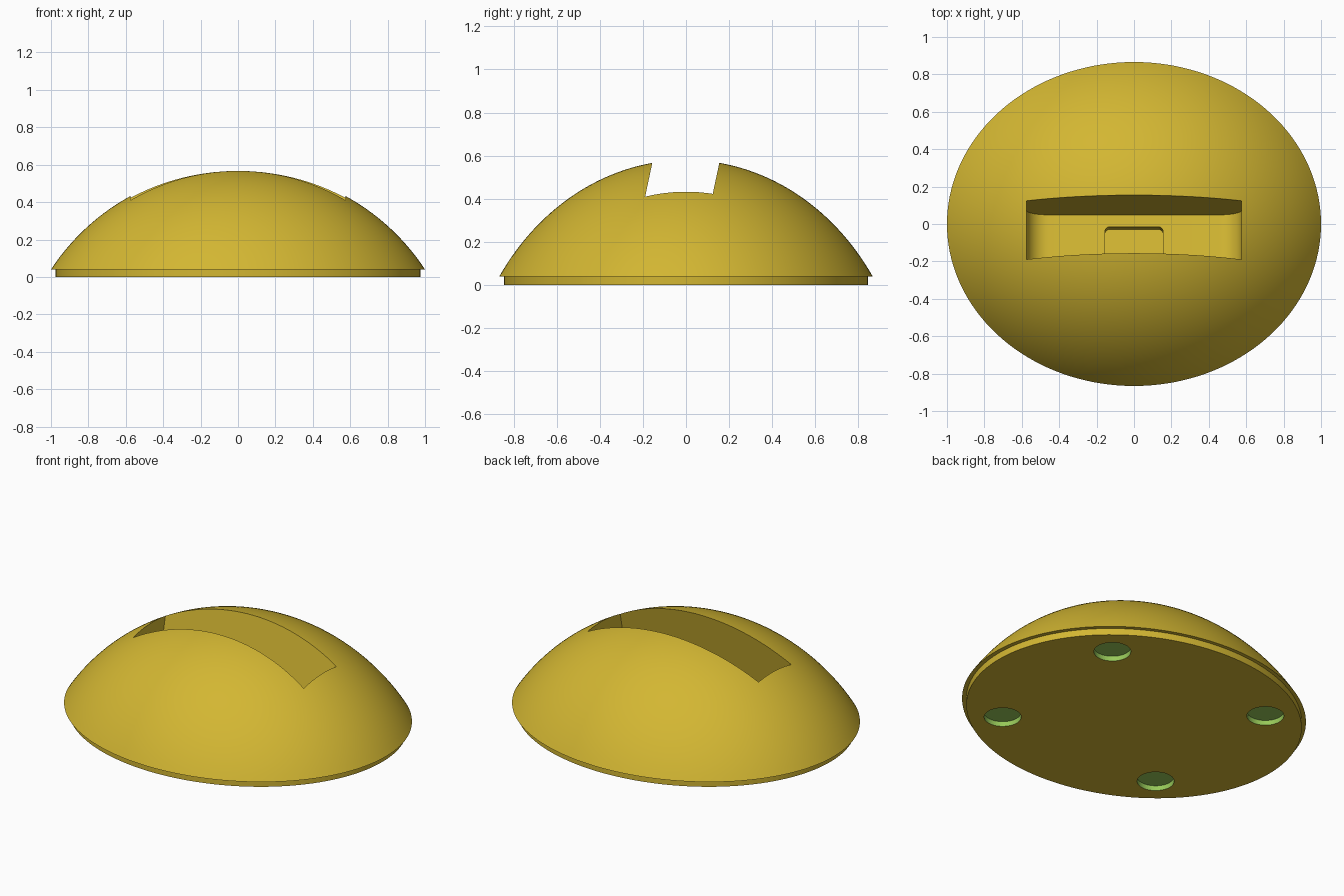
import bpy, bmesh, math
from mathutils import Matrix, Vector

if "Cube" in bpy.data.objects:
    bpy.data.objects.remove(bpy.data.objects["Cube"], do_unlink=True)


def material(name, rgb):
    m = bpy.data.materials.new(name)
    m.use_nodes = True
    m.diffuse_color = (*rgb, 1)
    m.node_tree.nodes["Principled BSDF"].inputs["Base Color"].default_value = (*rgb, 1)
    return m


MATS = [material("mustard_yellow", (0.65, 0.47, 0.032)),
        material("leaf_green", (0.31, 0.58, 0.10))]


def to_object(name, bm, slot=0):
    bmesh.ops.recalc_face_normals(bm, faces=bm.faces)
    for f in bm.faces:
        f.material_index = slot
    mesh = bpy.data.meshes.new(name)
    bm.to_mesh(mesh)
    bm.free()
    for m in MATS:
        mesh.materials.append(m)
    ob = bpy.data.objects.new(name, mesh)
    bpy.context.collection.objects.link(ob)
    return ob


def lathe(rings, steps, stretch_y):
    """Solid of revolution from (radius, height) rings, closed by an apex vertex."""
    bm = bmesh.new()
    loops = []
    for r, z in rings:
        loops.append([bm.verts.new((r * math.cos(a), r * math.sin(a) * stretch_y, z))
                      for a in (math.tau * i / steps for i in range(steps))])
    for low, high in zip(loops, loops[1:]):
        for i in range(steps):
            j = (i + 1) % steps
            bm.faces.new((low[i], low[j], high[j], high[i]))
    bm.faces.new(loops[0])
    apex = bm.verts.new((0, 0, APEX))
    for i in range(steps):
        bm.faces.new((loops[-1][i], loops[-1][(i + 1) % steps], apex))
    return bm


def rounded_prism(half_a, b0, b1, radius, c0, c1, place):
    """Extruded rounded rectangle; place(a, b, c) gives the local point."""
    bm = bmesh.new()
    outline = []
    corners = ((half_a, b1), (-half_a, b1), (-half_a, b0), (half_a, b0))
    for k, (a, b) in enumerate(corners):
        ca = a - math.copysign(radius, a)
        cb = b - radius if b == b1 else b + radius
        for s in range(13):
            t = math.pi / 2 * (k + s / 12)
            outline.append((ca + radius * math.cos(t), cb + radius * math.sin(t)))
    ends = [[bm.verts.new(place(a, b, c)) for a, b in outline] for c in (c0, c1)]
    n = len(outline)
    for end in ends:
        bm.faces.new(end)
    for i in range(n):
        j = (i + 1) % n
        bm.faces.new((ends[0][i], ends[0][j], ends[1][j], ends[1][i]))
    return bm


# Domed body: short inset foot, small lip, spherical cap squashed front to back
LIP, APEX, SQUASH = 0.04, 0.58, 0.866
height = APEX - LIP
sphere = (1 + height ** 2) / (2 * height)
half_angle = math.asin(1 / sphere)
rings = [(0.975, 0), (0.975, LIP)]
for i in range(32):
    t = half_angle * (1 - i / 32)
    rings.append((sphere * math.sin(t), APEX - sphere + sphere * math.cos(t)))
body = to_object("dock_body", lathe(rings, 144, SQUASH))

# Leaning slot and the connector pocket in its floor
lean = Matrix.Translation((0, -0.10, 0.10)) @ Matrix.Rotation(math.radians(-12), 4, "X")
slot = to_object("slot_cutter", rounded_prism(
    0.575, 0, 1, 0.12, -0.152, 0.152, lambda a, b, c: lean @ Vector((a, c, b))))
pocket = to_object("pocket_cutter", rounded_prism(
    0.155, -0.087, 0.087, 0.025, -0.07, 0.05, lambda a, b, c: lean @ Vector((a, b, c))))
cutters = [slot, pocket]

# Four round recesses underneath for the feet, lined in green
for sx in (-1, 1):
    for sy in (-1, 1):
        bm = bmesh.new()
        bmesh.ops.create_cone(bm, cap_ends=True, segments=48, radius1=0.102,
                              radius2=0.102, depth=0.06,
                              matrix=Matrix.Translation((sx * 0.55, sy * 0.47, 0)))
        cutters.append(to_object("foot_recess_cutter", bm, 1))

# Carve the body, then drop the cutters
bpy.ops.object.select_all(action="DESELECT")
bpy.context.view_layer.objects.active = body
body.select_set(True)
for cutter in cutters:
    cutter.hide_render = True
    cut = body.modifiers.new("cut", "BOOLEAN")
    cut.operation = "DIFFERENCE"
    cut.solver = "EXACT"
    cut.object = cutter
    bpy.ops.object.modifier_apply(modifier=cut.name)
for cutter in cutters:
    bpy.data.objects.remove(cutter, do_unlink=True)
bpy.ops.object.shade_smooth_by_angle(angle=math.radians(30))
